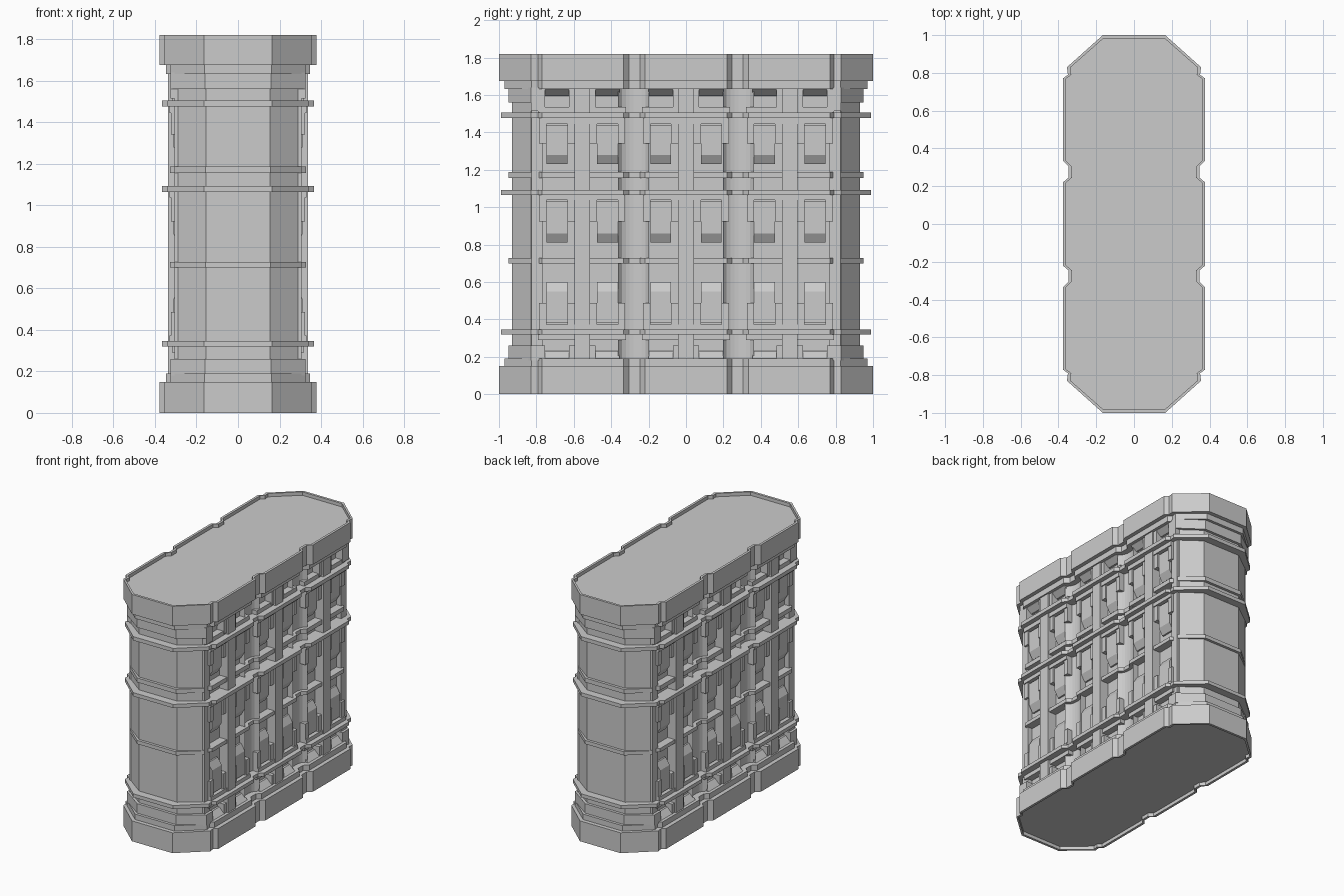
import bpy, bmesh, math

if "Cube" in bpy.data.objects:
    bpy.data.objects.remove(bpy.data.objects["Cube"])


def make(name, build):
    """Run a mesh-building function and link the result as one object."""
    bm = bmesh.new()
    build(bm)
    bmesh.ops.recalc_face_normals(bm, faces=bm.faces)
    me = bpy.data.meshes.new(name)
    bm.to_mesh(me)
    bm.free()
    ob = bpy.data.objects.new(name, me)
    bpy.context.collection.objects.link(ob)
    return ob


def loft(bm, loops):
    """Skin a stack of equal-length point loops and cap both ends."""
    rings = [[bm.verts.new(p) for p in lp] for lp in loops]
    n = len(rings[0])
    for a, b in zip(rings, rings[1:]):
        for i in range(n):
            j = (i + 1) % n
            bm.faces.new((a[i], a[j], b[j], b[i]))
    bm.faces.new(rings[0][::-1])
    bm.faces.new(rings[-1])


def box(bm, x0, x1, y0, y1, z0, z1):
    pts = [(x0, y0), (x1, y0), (x1, y1), (x0, y1)]
    loft(bm, [[(x, y, z) for x, y in pts] for z in (z0, z1)])


def outline(d):
    """Plan of the tower, inset by d: octagonal ends, three shallow bays per side."""
    q = [(0.165 - 0.15 * d, 1 - d), (0.355 - d, 0.83 - 0.1 * d), (0.35 - d, 0.79),
         (0.377 - d, 0.77), (0.377 - d, 0.335), (0.347 - d, 0.305),
         (0.347 - d, 0.245), (0.377 - d, 0.22)]
    right = q + [(x, -y) for x, y in reversed(q)]
    return right + [(-x, -y) for x, y in right]


def plain(x, y, side):
    """Plan with straight recessed sides."""
    q = [(x, y), (0.29 + (0.93 - 0.93), 0.83) if y < 0.94 else (0.325, 0.83),
         (0.29, 0.79), (side, 0.785)]
    right = q + [(a, -b) for a, b in reversed(q)]
    return right + [(-a, -b) for a, b in right]


def at(pts, z):
    return [(x, y, z) for x, y in pts]


# Plinth and crown, each with a thin raised rim
RIM, DEEP = 0.018, 0.025
make("plinth", lambda bm: loft(bm, [at(outline(RIM), DEEP), at(outline(RIM), 0),
                                    at(outline(0), 0), at(outline(0), 0.15)]))
make("crown", lambda bm: loft(bm, [at(outline(0), 1.675), at(outline(0), 1.82),
                                   at(outline(RIM), 1.82), at(outline(RIM), 1.82 - DEEP)]))

# Shaft with recessed glazing
make("shaft", lambda bm: loft(bm, [at(plain(0.155, 0.93, 0.268), z) for z in (0.14, 1.69)]))

# Horizontal bands
for name, d, z0, z1 in [
        ("foot_step", 0.03, 0.145, 0.19), ("lower_cornice", 0.012, 0.32, 0.346),
        ("lower_string", 0.05, 0.70, 0.727), ("middle_cornice", 0.012, 1.065, 1.092),
        ("upper_string", 0.05, 1.155, 1.187), ("upper_cornice", 0.012, 1.477, 1.505),
        ("head_step", 0.03, 1.632, 1.68)]:
    make(name, lambda bm: loft(bm, [at(outline(d), z) for z in (z0, z1)]))
for name, z0, z1 in [("foot_frieze", 0.18, 0.26), ("head_frieze", 1.56, 1.64)]:
    make(name, lambda bm: loft(bm, [at(plain(0.158, 0.95, 0.27), z) for z in (z0, z1)]))

WINDOWS = [s * c for s in (-1, 1) for c in (0.135, 0.42, 0.69)]
PIERS = [-0.555, 0, 0.555]
# Tiers: (closed end z, open end z) of each window panel
TIERS = [(1.437, 1.23), (1.03, 0.81), (0.38, 0.60)]


def piers(bm):
    for s in (-1, 1):
        for y in PIERS:
            box(bm, s * 0.25, s * 0.337, y - 0.042, y + 0.042, 0.15, 1.68)
            # wider blocks where the pier meets the friezes
            for z0, z1 in ((0.18, 0.26), (1.515, 1.56), (1.56, 1.64)):
                box(bm, s * 0.25, s * 0.325, y - 0.07, y + 0.07, z0, z1)
        for e in (-1, 1):
            box(bm, s * 0.25, s * 0.306, e * 0.765, e * 0.825, 0.15, 1.68)
            box(bm, s * 0.25, s * 0.325, e * 0.755, e * 0.83, 0.18, 0.26)
            box(bm, s * 0.25, s * 0.325, e * 0.755, e * 0.83, 1.515, 1.64)


make("piers", piers)


# Scooped strips between the bays
def coves(bm):
    for s in (-1, 1):
        for c in (-0.28, 0.28):
            arc = []
            for i in range(9):
                t = -1 + i / 4
                arc.append((s * (0.272 + 0.04 * (1 - math.sqrt(max(0, 1 - t * t * 0.95))) / 0.776),
                            c + 0.083 * t))
            pts = arc + [(s * 0.24, c + 0.083), (s * 0.24, c - 0.083)]
            loft(bm, [at(pts, z) for z in (0.15, 1.68)])


make("coves", coves)


# Window panels with one sloped end, plus sloped sills and heads in the friezes
def panels(bm):
    for s in (-1, 1):
        for c in WINDOWS:
            for za, zb in TIERS:
                k = 0.05 if za > zb else -0.05
                prof = [(0.25, za), (0.31, za), (0.31, zb + k), (0.28, zb), (0.25, zb)]
                loft(bm, [[(s * x, c + w, z) for x, z in prof] for w in (-0.056, 0.056)])
            for za, zb, zc in ((1.64, 1.63, 1.595), (0.18, 0.19, 0.23)):
                prof = [(0.25, za), (0.325, za), (0.325, zb), (0.285, zc), (0.25, zc)]
                loft(bm, [[(s * x, c + w, z) for x, z in prof] for w in (-0.065, 0.065)])


make("window_panels", panels)


# Corner brackets and lintels around each window
def brackets(bm):
    for s in (-1, 1):
        for c in WINDOWS:
            for z0, z1, l0, l1 in ((1.34, 1.46, 1.445, 1.48), (0.923, 1.05, 1.037, 1.07),
                                   (0.367, 0.487, 0.34, 0.373)):
                for e in (-1, 1):
                    box(bm, s * 0.25, s * 0.322, c + e * 0.056, c + e * 0.095, z0, z1)
                box(bm, s * 0.25, s * 0.33, c - 0.095, c + 0.095, l0, l1)
            # blocks filling the frieze beside the cornices
            box(bm, s * 0.25, s * 0.318, c - 0.1, c + 0.1, 1.505, 1.535)
            box(bm, s * 0.25, s * 0.318, c - 0.1, c + 0.1, 0.29, 0.325)


make("window_brackets", brackets)
